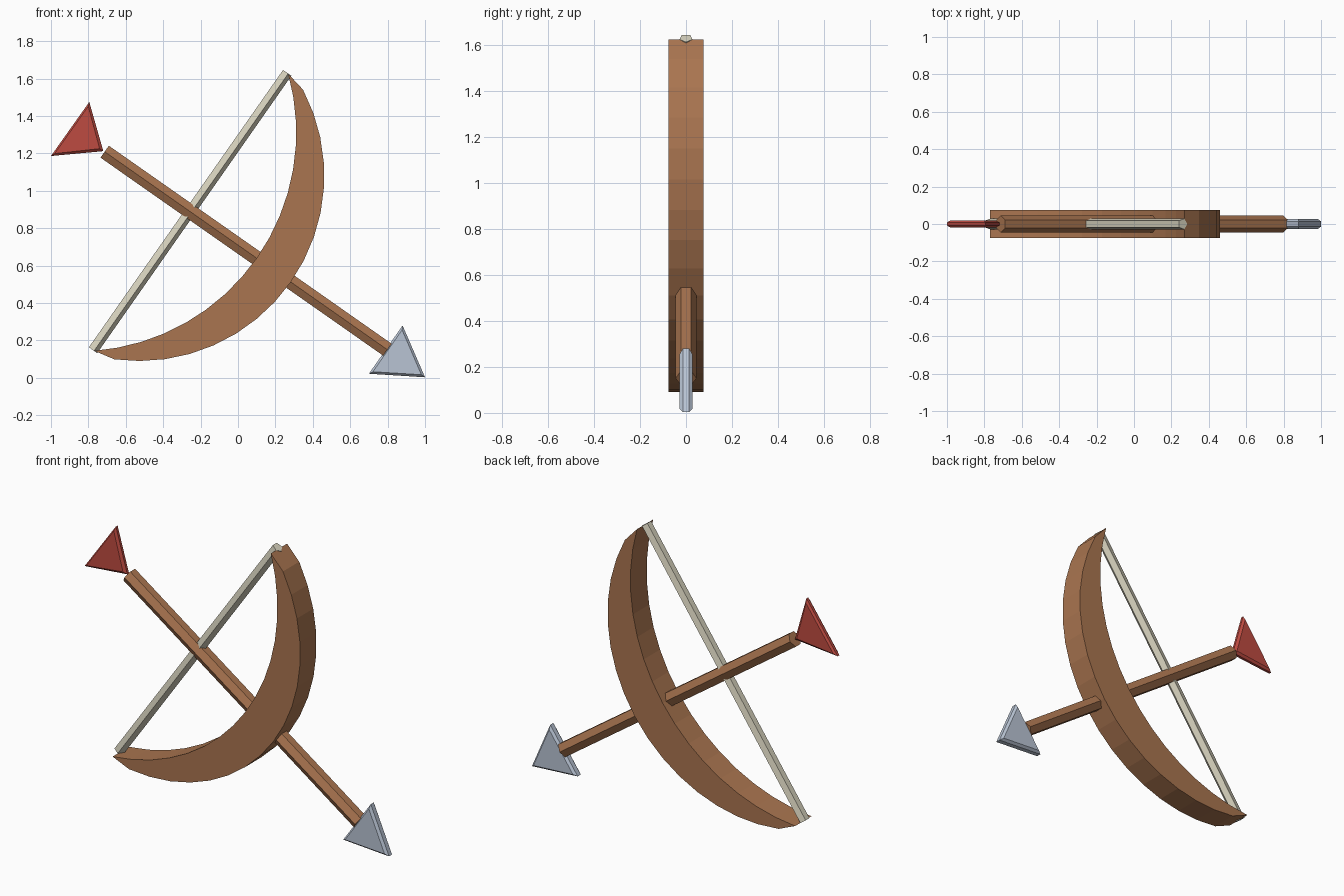
import bpy
import bmesh
from math import sin, cos, pi, radians
from mathutils import Vector

if "Cube" in bpy.data.objects:
    bpy.data.objects.remove(bpy.data.objects["Cube"])

# Tilted frame: local x runs along the arrow, local z along the string
CENTRE = (-0.25, 0, 0.885)
TILT = radians(35)


def material(name, rgb):
    mat = bpy.data.materials.new(name)
    mat.use_nodes = True
    mat.diffuse_color = (*rgb, 1)
    mat.node_tree.nodes["Principled BSDF"].inputs["Base Color"].default_value = (*rgb, 1)
    return mat


def loft(name, rings, mat, tilted=True):
    """Join equal rings of points with quads and close both ends."""
    bm = bmesh.new()
    loops = [[bm.verts.new(p) for p in ring] for ring in rings]
    for a, b in zip(loops, loops[1:]):
        for i in range(len(a)):
            j = (i + 1) % len(a)
            bm.faces.new((a[i], a[j], b[j], b[i]))
    bm.faces.new(loops[0])
    bm.faces.new(loops[-1])
    bmesh.ops.recalc_face_normals(bm, faces=bm.faces)
    mesh = bpy.data.meshes.new(name)
    bm.to_mesh(mesh)
    bm.free()
    mesh.materials.append(mat)
    obj = bpy.data.objects.new(name, mesh)
    bpy.context.collection.objects.link(obj)
    if tilted:
        obj.location = CENTRE
        obj.rotation_euler.y = TILT
    return obj


def circle(count, radius):
    return [(radius * cos(2 * pi * i / count), radius * sin(2 * pi * i / count))
            for i in range(count)]


def plate(name, corners, half, rim, inset, mat):
    """Triangular plate with bevelled rims on front and back."""
    pts = [Vector((x, 0, z)) for x, z in corners]
    mid = sum(pts, Vector()) / len(pts)
    small = [p + (mid - p).normalized() * inset for p in pts]
    layers = ((-half, small), (-rim, pts), (rim, pts), (half, small))
    return loft(name, [[p + Vector((0, y, 0)) for p in ring] for y, ring in layers],
                mat, tilted=False)


wood = material("brown wood", (0.40, 0.178, 0.08))
cord = material("pale cord", (0.68, 0.645, 0.515))
steel = material("blue grey steel", (0.485, 0.552, 0.658))
red = material("red feather", (0.515, 0.071, 0.053))

# Crescent bow between two arcs
STEPS, DEPTH = 16, 0.076
sections = []
for i in range(STEPS + 1):
    t = 2 * i / STEPS - 1
    outer, inner = radians(62.7) * t, radians(50.6) * t
    xo, zo = 0.99 * cos(outer) - 0.34, 0.99 * sin(outer)
    xi, zi = 1.17 * cos(inner) - 0.743, 1.17 * sin(inner)
    sections.append([(xi, -DEPTH, zi), (xo, -DEPTH, zo), (xo, DEPTH, zo), (xi, DEPTH, zi)])
loft("bow", sections, wood)

# Five-sided string
loft("bow_string", [[(x - 0.01, y, z) for x, y in circle(5, 0.03)]
                    for z in (-0.905, 0.905)], cord)

# Six-sided arrow shaft
loft("arrow_shaft", [[(x, y, z) for y, z in circle(6, 0.045)]
                     for x in (-0.565, 1.28)], wood)

# Arrow head and tail feather
plate("arrow_head", [(0.88, 0.28), (0.70, 0.022), (1.0, 0.003)], 0.028, 0.014, 0.024, steel)
plate("arrow_feather", [(-0.795, 1.475), (-1.0, 1.186), (-0.72, 1.212)], 0.02, 0.008, 0.024, red)
